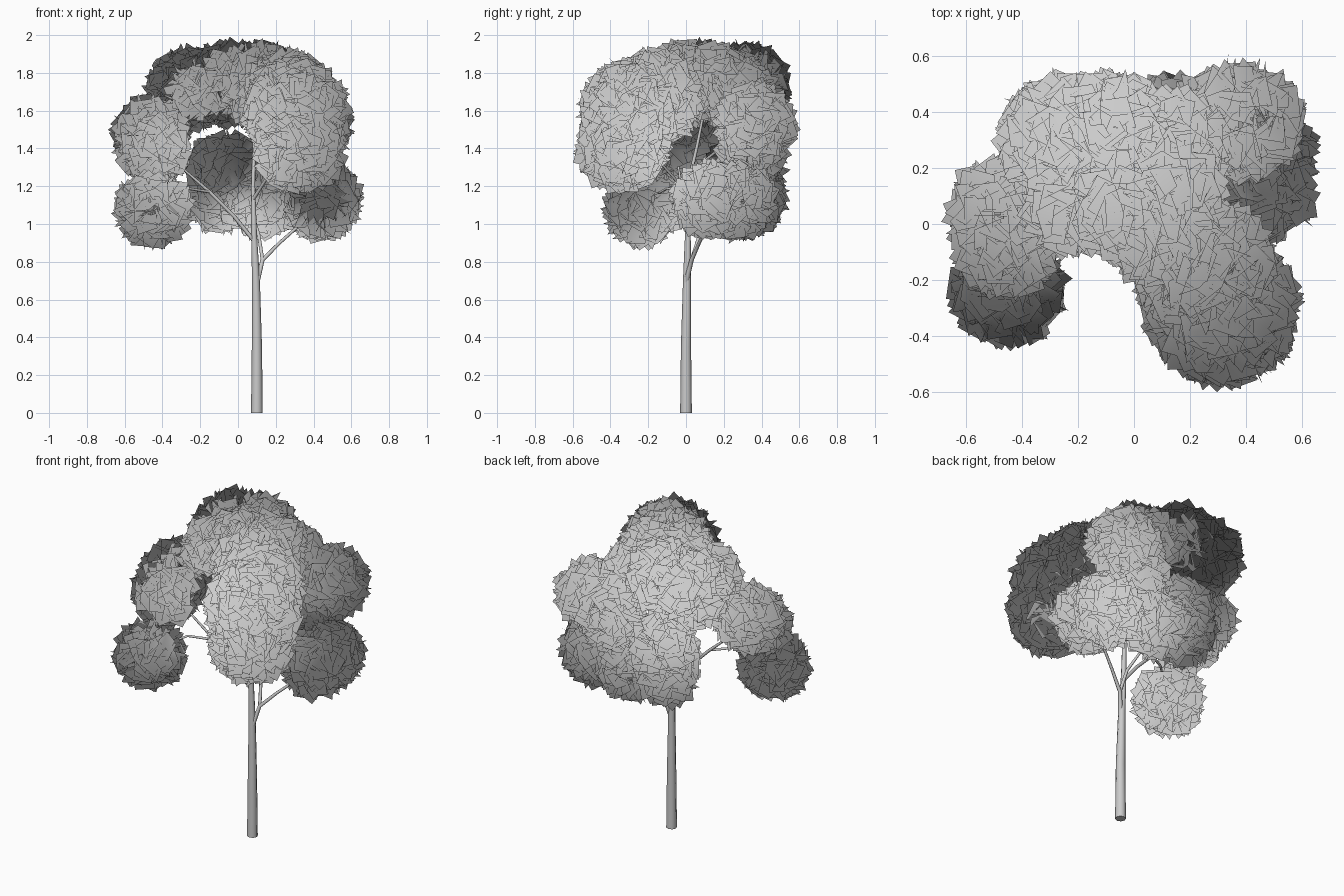
import bpy, bmesh, math, random
from mathutils import Vector, Matrix

if "Cube" in bpy.data.objects:
    bpy.data.objects.remove(bpy.data.objects["Cube"])

random.seed(7)
CROWN = Vector((0, 0, 1.1))  # leaf shading radiates from here
INSET = 0.043                # cards stick out this far past their blob

# Foliage clumps: each is a few overlapping blobs (x, y, z, outer radius)
CLUMPS = {
    "leaves_left_low": [(-0.45, -0.23, 1.08, 0.20)],
    "leaves_left_mid": [(-0.46, 0.04, 1.48, 0.20), (-0.45, -0.07, 1.40, 0.19)],
    "leaves_front_right": [(0.33, -0.34, 1.41, 0.24), (0.31, -0.29, 1.60, 0.27),
                           (0.25, -0.16, 1.67, 0.25)],
    "leaves_top": [(0.11, -0.02, 1.74, 0.22), (-0.04, 0.08, 1.75, 0.21),
                   (0.15, 0.28, 1.68, 0.20), (-0.22, 0.06, 1.71, 0.17),
                   (0.14, 0.15, 1.77, 0.19)],
    "leaves_top_back": [(-0.26, 0.31, 1.71, 0.22), (-0.08, 0.32, 1.74, 0.22)],
    "leaves_back_right": [(0.39, 0.37, 1.53, 0.21), (0.26, 0.35, 1.38, 0.18)],
    "leaves_right_low": [(0.45, 0.13, 1.13, 0.20), (0.43, 0.26, 1.13, 0.21)],
    "leaves_back_low": [(-0.06, 0.31, 1.27, 0.21), (0.13, 0.33, 1.13, 0.20),
                        (-0.10, 0.33, 1.14, 0.18)],
}


def add_card(bm, pos, size):
    """One square leaf card turned at random."""
    axis = Vector([random.gauss(0, 1) for _ in range(3)]).normalized()
    if axis.dot(pos - CROWN) < 0:
        axis.negate()
    m = (Matrix.Translation(pos) @ axis.to_track_quat('Z', 'Y').to_matrix().to_4x4()
         @ Matrix.Rotation(random.uniform(0, math.tau), 4, 'Z'))
    h = size / 2
    bm.faces.new([bm.verts.new(m @ Vector((a * h, b * h, 0)))
                  for a, b in ((-1, -1), (1, -1), (1, 1), (-1, 1))]).smooth = True


def leaf_clump(name, blobs):
    bm = bmesh.new()
    for i, (x, y, z, r_out) in enumerate(blobs):
        c = Vector((x, y, z))
        r = r_out - INSET
        n = int(7500 * r * r)
        for k in range(n):
            # even spiral spread over the sphere
            u = 1 - 2 * (k + 0.5) / n
            a = k * 2.39996
            s = math.sqrt(1 - u * u)
            p = c + Vector((s * math.cos(a), s * math.sin(a), u)) * r * random.uniform(0.97, 1.02)
            # skip cards buried inside a neighbouring blob
            if any((p - Vector(b[:3])).length < (b[3] - INSET) * 0.92
                   for j, b in enumerate(blobs) if j != i):
                continue
            add_card(bm, p, random.uniform(0.095, 0.12))
    me = bpy.data.meshes.new(name)
    bm.to_mesh(me)
    bm.free()
    # soft crown shading: normals point away from the crown centre
    me.normals_split_custom_set_from_vertices(
        [(v.co - CROWN).normalized() for v in me.vertices])
    bpy.context.collection.objects.link(bpy.data.objects.new(name, me))


def limb(name, points):
    """Tapered tube through (x, y, z, radius) points."""
    cu = bpy.data.curves.new(name, 'CURVE')
    cu.dimensions = '3D'
    cu.bevel_depth = 1.0
    cu.bevel_resolution = 2
    cu.use_fill_caps = True
    sp = cu.splines.new('POLY')
    sp.points.add(len(points) - 1)
    for pt, (x, y, z, r) in zip(sp.points, points):
        pt.co = (x, y, z, 1)
        pt.radius = r
    ob = bpy.data.objects.new(name, cu)
    bpy.context.collection.objects.link(ob)
    bpy.ops.object.select_all(action='DESELECT')
    ob.select_set(True)
    bpy.context.view_layer.objects.active = ob
    bpy.ops.object.convert(target='MESH')
    bpy.ops.object.shade_smooth_by_angle(angle=math.radians(50))


for name, blobs in CLUMPS.items():
    leaf_clump(name, blobs)

# Trunk and branches reaching into each clump
limb("trunk", [(0.10, 0, 0, 0.031), (0.10, 0, 0.35, 0.027), (0.095, 0.005, 0.7, 0.021),
               (0.085, 0.01, 0.95, 0.015), (0.08, 0.01, 1.2, 0.011),
               (0.085, 0.06, 1.42, 0.009), (0.08, 0.10, 1.62, 0.006)])
limb("branch_left", [(0.085, 0.01, 0.91, 0.011), (-0.02, 0.0, 1.04, 0.010),
                     (-0.15, -0.02, 1.17, 0.009), (-0.30, -0.04, 1.30, 0.006)])
limb("branch_left_low", [(-0.15, -0.02, 1.17, 0.008), (-0.28, -0.10, 1.19, 0.007),
                         (-0.40, -0.20, 1.13, 0.005)])
limb("branch_right", [(0.10, 0.0, 0.69, 0.014), (0.13, 0.03, 0.81, 0.011),
                      (0.22, 0.07, 0.90, 0.009), (0.31, 0.11, 0.98, 0.008),
                      (0.42, 0.18, 1.10, 0.005)])
limb("branch_back", [(0.13, 0.03, 0.81, 0.010), (0.11, 0.07, 0.94, 0.009),
                     (0.06, 0.25, 1.12, 0.005)])
limb("branch_front", [(0.08, 0.01, 1.13, 0.010), (0.15, -0.06, 1.24, 0.008),
                      (0.28, -0.22, 1.42, 0.005)])
limb("branch_back_right", [(0.08, 0.03, 1.28, 0.009), (0.20, 0.18, 1.40, 0.007),
                           (0.35, 0.33, 1.52, 0.005)])
